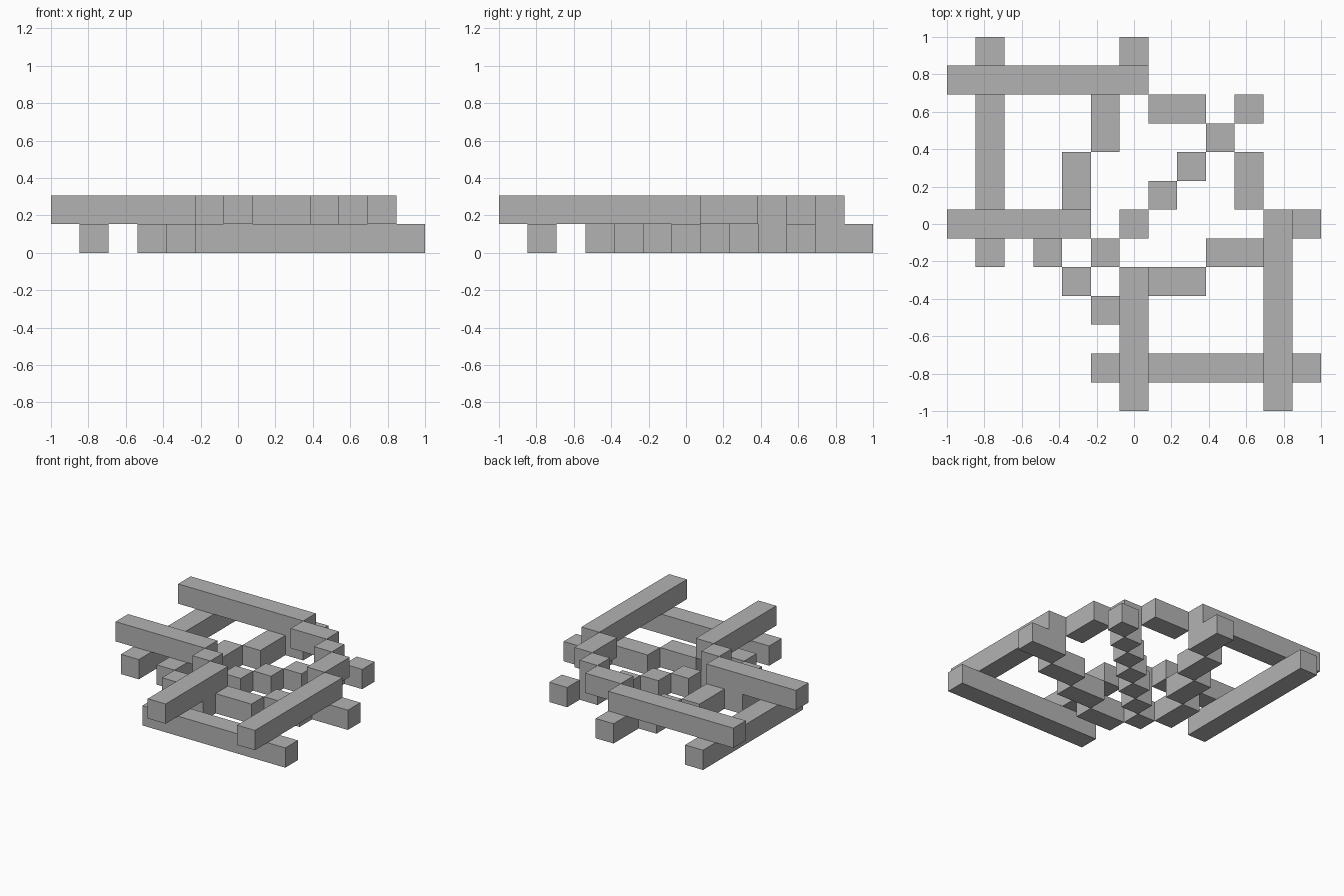
import bpy
import bmesh
from mathutils import Matrix, Vector

cube = bpy.data.objects.get("Cube")
if cube:
    bpy.data.objects.remove(cube, do_unlink=True)

U = 2 / 13  # width of one grid cell

grey = bpy.data.materials.new("plain grey")
grey.use_nodes = True
colour = (0.45, 0.45, 0.45, 1)
grey.diffuse_color = colour
grey.node_tree.nodes["Principled BSDF"].inputs["Base Color"].default_value = colour


def strand(name, layer, runs):
    """Row of square bars; each run is first and last cell in x, then in y."""
    bm = bmesh.new()
    for x0, x1, y0, y1 in runs:
        size = Vector((x1 - x0 + 1, y1 - y0 + 1, 1)) * U
        centre = Vector(((x0 + x1) / 2, (y0 + y1) / 2, layer + 0.5)) * U
        bmesh.ops.create_cube(bm, matrix=Matrix.Translation(centre) @ Matrix.Diagonal((*size, 1)))
    mesh = bpy.data.meshes.new(name)
    bm.to_mesh(mesh)
    bm.free()
    mesh.materials.append(grey)
    bpy.context.collection.objects.link(bpy.data.objects.new(name, mesh))


def mirrored_pair(name_a, name_b, layer, runs):
    """The same strand twice, mirrored across the x = y diagonal."""
    strand(name_a, layer, runs)
    strand(name_b, layer, [(y0, y1, x0, x1) for x0, x1, y0, y1 in runs])


# Long straight bars
mirrored_pair("back_upper_beam", "left_upper_beam", 1, [(-6, 0, 5, 5)])
mirrored_pair("right_lower_beam", "front_lower_beam", 0, [(-5, -5, -1, 6)])
mirrored_pair("middle_upper_beam_right", "middle_upper_beam_front", 1, [(-6, -2, 0, 0)])

# Stepped lower strands, passing under the upper beams
mirrored_pair("stepped_lower_strand_back", "stepped_lower_strand_left", 0,
              [(0, 0, 5, 6), (-1, -1, 3, 4), (-2, -2, 1, 2), (-3, -3, -1, 0)])

# Lower strand along the diagonal
strand("diagonal_lower_strand", 0, [(i, i, i, i) for i in range(-2, 5)])

# Upper steps that cross over the diagonal and join the beam ends
mirrored_pair("upper_step_back", "upper_step_left", 1, [(1, 2, 4, 4)])
strand("outer_crossing_block", 1, [(3, 3, 3, 3)])
strand("inner_crossing_block", 1, [(-1, -1, -1, -1)])
